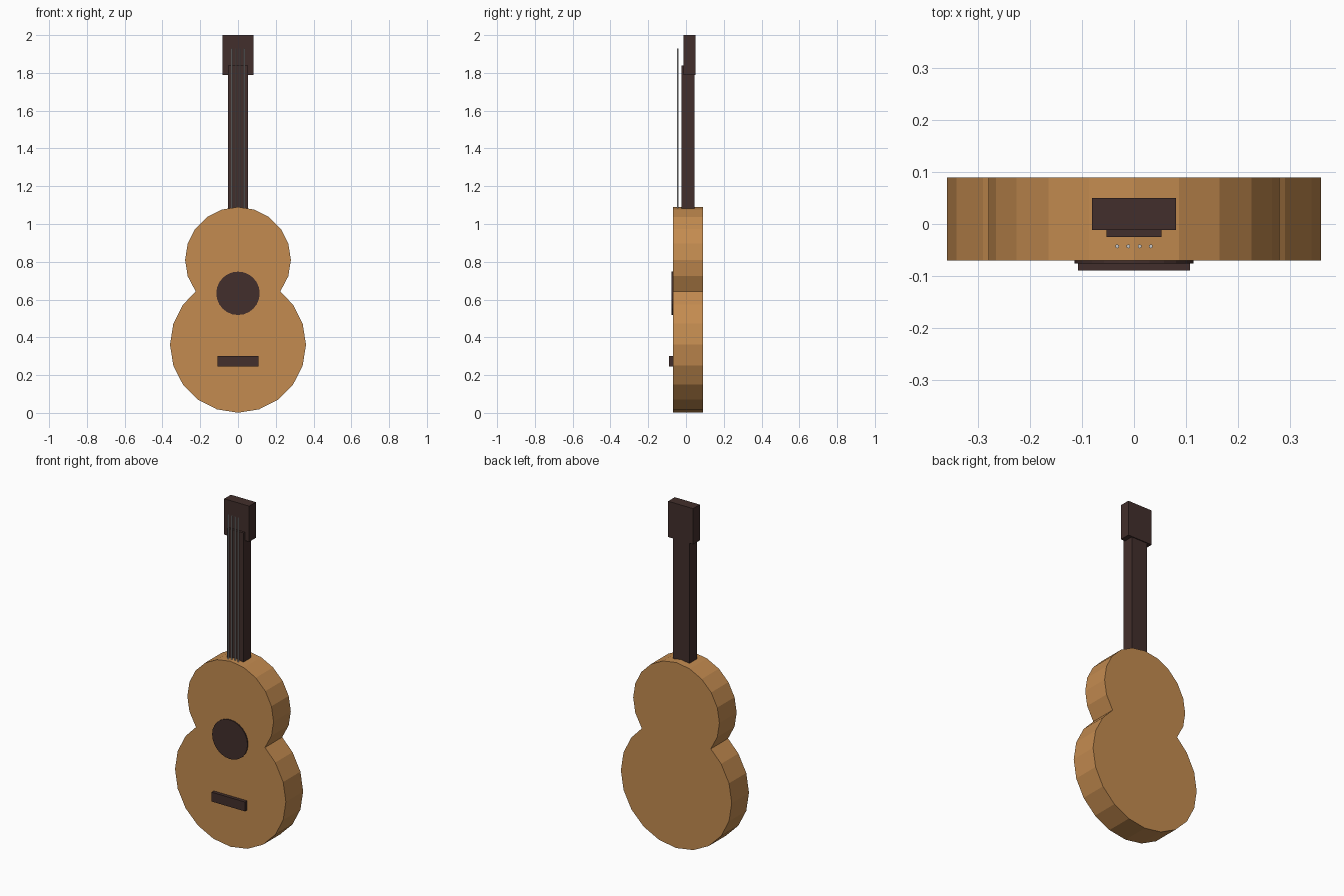
import bpy, bmesh, math

if "Cube" in bpy.data.objects:
    bpy.data.objects.remove(bpy.data.objects["Cube"])


def material(name, rgb):
    m = bpy.data.materials.new(name)
    m.diffuse_color = (*rgb, 1)
    m.use_nodes = True
    m.node_tree.nodes["Principled BSDF"].inputs["Base Color"].default_value = m.diffuse_color
    return m


WOOD = material("wood", (0.55, 0.26, 0.08))
DARK = material("dark_wood", (0.055, 0.028, 0.025))
STEEL = material("steel", (0.6, 0.6, 0.58))


def prism(name, profile, y0, y1, mat):
    """Extrude an (x, z) outline from y0 to y1."""
    bm = bmesh.new()
    face = bm.faces.new([bm.verts.new((x, y0, z)) for x, z in profile])
    ext = bmesh.ops.extrude_face_region(bm, geom=[face])["geom"]
    verts = [g for g in ext if isinstance(g, bmesh.types.BMVert)]
    bmesh.ops.translate(bm, verts=verts, vec=(0, y1 - y0, 0))
    bmesh.ops.recalc_face_normals(bm, faces=bm.faces)
    mesh = bpy.data.meshes.new(name)
    bm.to_mesh(mesh)
    bm.free()
    mesh.materials.append(mat)
    obj = bpy.data.objects.new(name, mesh)
    bpy.context.collection.objects.link(obj)
    return obj


def box(name, half_x, y0, y1, z0, z1, mat):
    outline = [(-half_x, z0), (half_x, z0), (half_x, z1), (-half_x, z1)]
    return prism(name, outline, y0, y1, mat)


def arc(radius, cz, first, last, sides=20):
    """Points on a circle, counted in steps from the bottom."""
    step = 2 * math.pi / sides
    return [(radius * math.sin(i * step), cz - radius * math.cos(i * step))
            for i in range(first, last + 1)]


# Body: lower and upper bouts meeting at a sharp waist
waist = (0.224, 0.643)
right = arc(0.36, 0.361, 0, 7) + [waist] + arc(0.28, 0.81, 4, 10)
left = [(-x, z) for x, z in reversed(right[1:-1])]
prism("body", right + left, -0.07, 0.09, WOOD)

# Sound hole disc and bridge
prism("sound_hole", arc(0.115, 0.633, 0, 23, 24), -0.076, -0.066, DARK)
box("bridge", 0.108, -0.09, -0.066, 0.245, 0.3, DARK)

# Neck and headstock
box("neck", 0.053, -0.025, 0.045, 1.04, 1.84, DARK)
box("headstock", 0.081, -0.012, 0.05, 1.79, 2.0, DARK)

# Strings, running down inside the body to the bridge
for i in range(4):
    bpy.ops.mesh.primitive_cylinder_add(
        vertices=6, radius=0.004, depth=1.65,
        location=((i - 1.5) * 0.0217, -0.043, 1.105))
    string = bpy.context.object
    string.name = f"string_{i + 1}"
    string.data.materials.append(STEEL)
